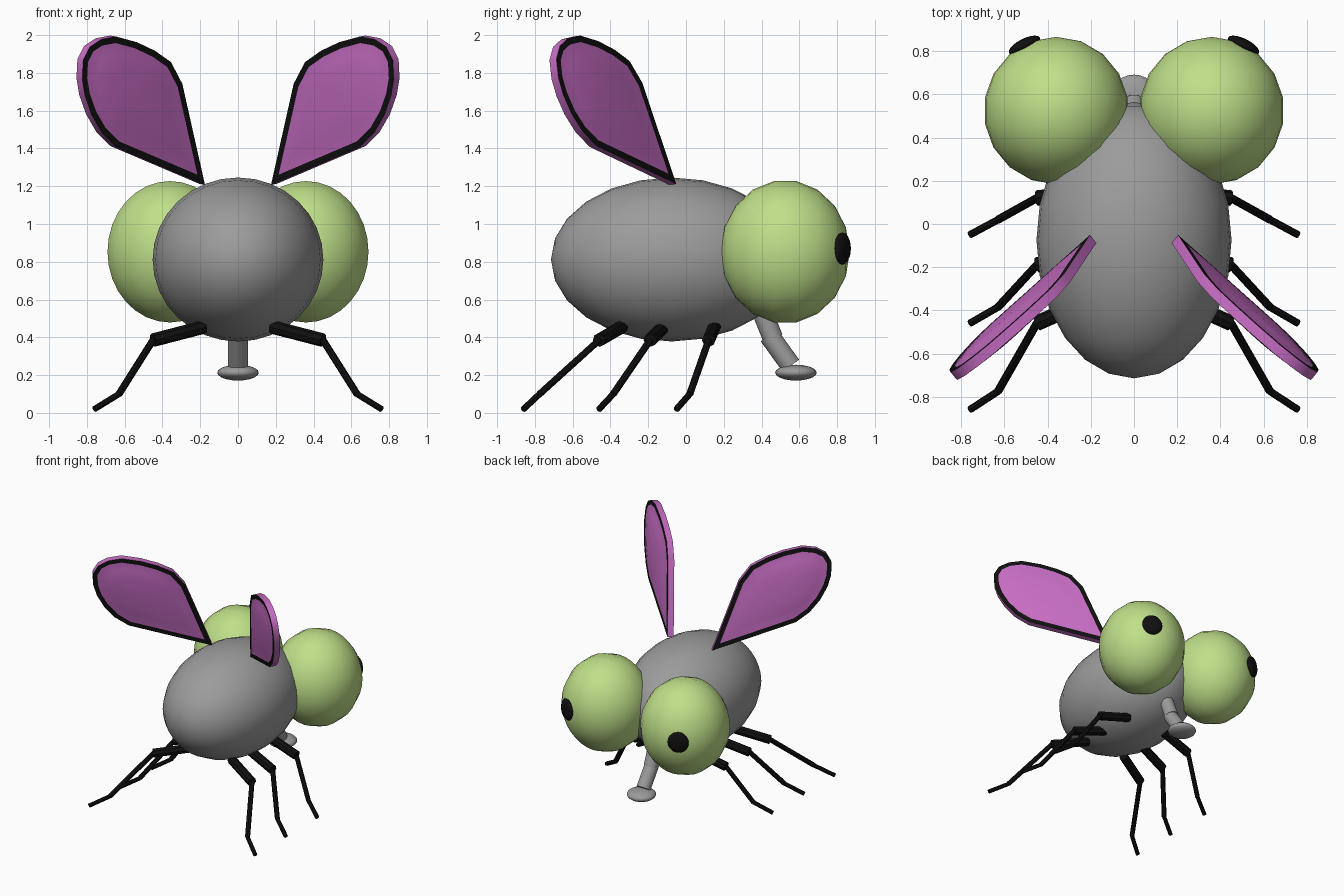
import bpy, bmesh, math
from mathutils import Vector, Matrix

cube = bpy.data.objects.get("Cube")
if cube:
    bpy.data.objects.remove(cube, do_unlink=True)


def material(name, r, g, b):
    m = bpy.data.materials.new(name)
    m.use_nodes = True
    m.diffuse_color = (r, g, b, 1)
    bsdf = m.node_tree.nodes["Principled BSDF"]
    bsdf.inputs["Base Color"].default_value = (r, g, b, 1)
    bsdf.inputs["Roughness"].default_value = 0.7
    return m


GREY = material("body grey", 0.33, 0.33, 0.33)
GREEN = material("eye green", 0.52, 0.74, 0.25)
PURPLE = material("wing purple", 0.56, 0.15, 0.54)
BLACK = material("black", 0.005, 0.005, 0.005)


def finish(bm, name, mats, angle=40):
    mesh = bpy.data.meshes.new(name)
    bm.to_mesh(mesh)
    bm.free()
    for m in mats:
        mesh.materials.append(m)
    ob = bpy.data.objects.new(name, mesh)
    bpy.context.collection.objects.link(ob)
    bpy.ops.object.select_all(action='DESELECT')
    ob.select_set(True)
    bpy.context.view_layer.objects.active = ob
    bpy.ops.object.shade_smooth_by_angle(angle=math.radians(angle))
    return ob


def ellipsoid(name, center, radii, mat, axis=(0, 1, 0), segments=32, rings=10):
    """Sphere scaled by radii; radii[2] runs along the axis."""
    bm = bmesh.new()
    turn = Vector(axis).to_track_quat('Z', 'Y').to_matrix().to_4x4()
    bmesh.ops.create_uvsphere(
        bm, u_segments=segments, v_segments=rings, radius=1,
        matrix=Matrix.Translation(center) @ turn @ Matrix.Diagonal((*radii, 1)))
    return finish(bm, name, [mat], 60)


def add_rod(bm, a, b, radius, sides):
    a, b = Vector(a), Vector(b)
    d = b - a
    turn = d.to_track_quat('Z', 'Y').to_matrix().to_4x4()
    bmesh.ops.create_cone(bm, cap_ends=True, segments=sides,
                          radius1=radius, radius2=radius, depth=d.length,
                          matrix=Matrix.Translation((a + b) / 2) @ turn)


def wing(name, side):
    # teardrop outline as x, z, laid on a leaning plane
    outline = [(0.19, 1.21), (0.31, 1.745), (0.37, 1.86), (0.455, 1.92),
               (0.55, 1.965), (0.66, 1.995), (0.74, 1.98), (0.80, 1.94),
               (0.835, 1.87), (0.84, 1.77), (0.825, 1.68), (0.79, 1.58),
               (0.735, 1.485), (0.66, 1.41)]
    normal = Vector((0.83, 1, 0.15)).normalized()
    flat = [Vector((x, -0.07 - 0.83 * (x - 0.19) - 0.15 * (z - 1.21), z))
            for x, z in outline]
    bm = bmesh.new()
    sheets = [[bm.verts.new(p + normal * s * 0.024) for p in flat]
              for s in (1, -1)]
    n = len(flat)
    for i in range(n):
        j = (i + 1) % n
        bm.faces.new((sheets[0][i], sheets[0][j], sheets[1][j], sheets[1][i]))
    for sheet, s in zip(sheets, (1, -1)):
        # black border, then a domed membrane
        panel = bm.faces.new(sheet)
        panel.normal_update()
        rim = bmesh.ops.inset_individual(bm, faces=[panel], thickness=0.034,
                                         use_even_offset=True)
        for f in rim["faces"]:
            f.material_index = 1
        panel.material_index = 0
        start = [v.co.copy() for v in panel.verts]
        middle = sum(start, Vector()) / n
        for scale, rise in ((0.75, 0.012), (0.4, 0.022)):
            bmesh.ops.inset_individual(bm, faces=[panel], thickness=0.001)
            for v, p in zip(panel.verts, start):
                v.co = middle.lerp(p, scale) + normal * s * rise
        bmesh.ops.poke(bm, faces=[panel])
    bmesh.ops.scale(bm, vec=(side, 1, 1), verts=bm.verts)
    bmesh.ops.recalc_face_normals(bm, faces=bm.faces)
    return finish(bm, name, [PURPLE, BLACK])


def leg(name, side, ys):
    # hip, knee, ankle and toe share x and z on every leg
    joints = [(side * x, y, z) for (x, z), y in
              zip(((0.18, 0.455), (0.45, 0.385), (0.63, 0.10), (0.76, 0.02)), ys)]
    bm = bmesh.new()
    for a, b, radius in zip(joints, joints[1:], (0.036, 0.019, 0.017)):
        add_rod(bm, a, b, radius, 8)
    return finish(bm, name, [BLACK])


# Body
ellipsoid("body", (0, -0.075, 0.812), (0.452, 0.434, 0.64), GREY, rings=12)

# Paired parts
legs = {"front": (0.15, 0.12, 0.02, -0.05),
        "middle": (-0.12, -0.19, -0.385, -0.46),
        "rear": (-0.34, -0.46, -0.775, -0.86)}
for label, side in (("left", 1), ("right", -1)):
    ellipsoid(label + "_eye", (side * 0.36, 0.525, 0.853),
              (0.336, 0.38, 0.342), GREEN, rings=9)
    ellipsoid(label + "_pupil", (side * 0.508, 0.828, 0.87),
              (0.08, 0.085, 0.03), BLACK, axis=(side * 0.45, 0.89, 0),
              segments=20)
    wing(label + "_wing", side)
    for place, ys in legs.items():
        leg(f"{label}_{place}_leg", side, ys)

# Proboscis: two tubes and a flat pad
for name, a, b in (("upper_proboscis", (0, 0.37, 0.62), (0, 0.46, 0.395)),
                   ("lower_proboscis", (0, 0.44, 0.41), (0, 0.555, 0.25))):
    bm = bmesh.new()
    add_rod(bm, a, b, 0.054, 24)
    finish(bm, name, [GREY])
ellipsoid("proboscis_pad", (0, 0.582, 0.213), (0.11, 0.11, 0.042), GREY,
          axis=(0, 0, 1), segments=24)
